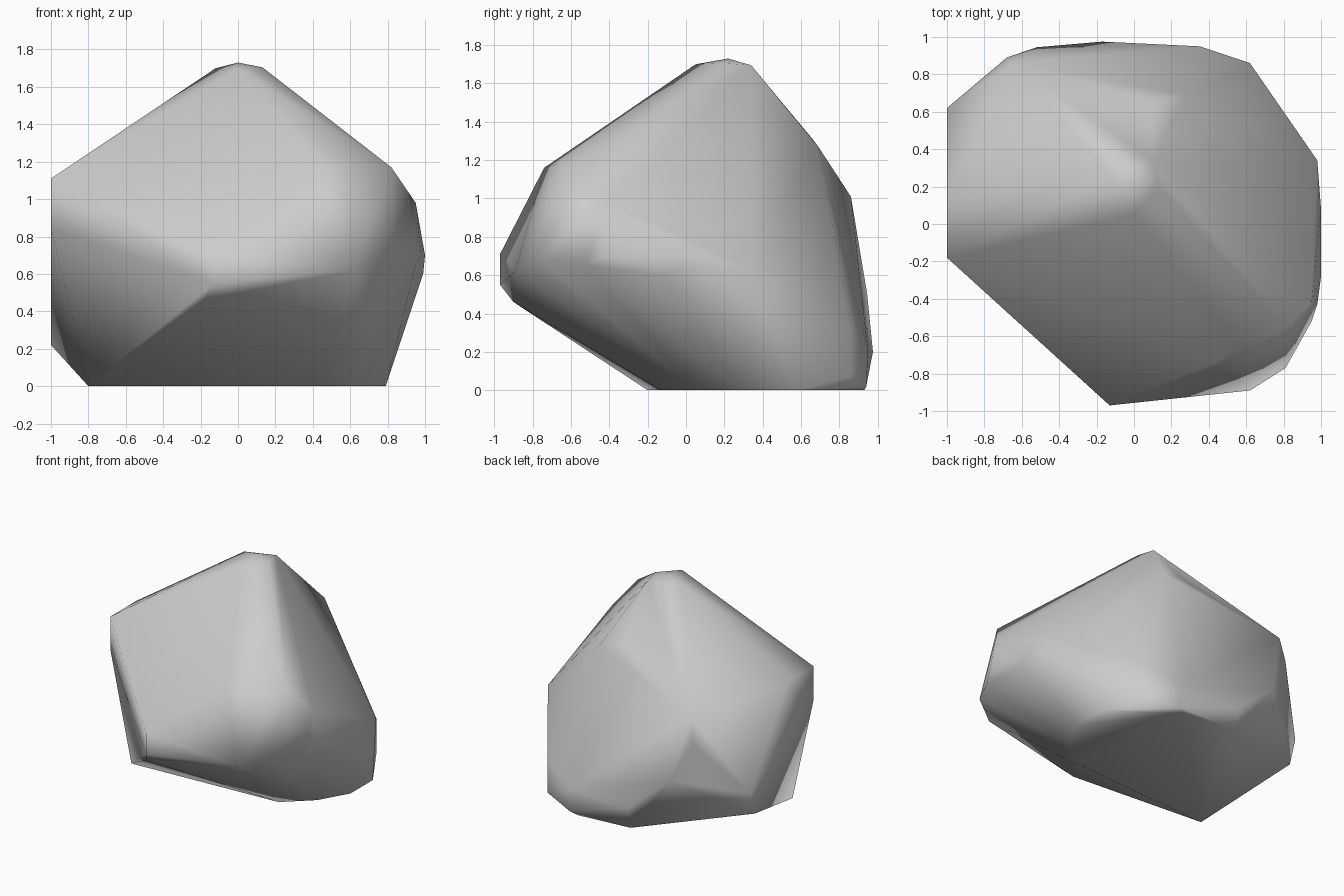
import bpy, bmesh

if "Cube" in bpy.data.objects:
    bpy.data.objects.remove(bpy.data.objects["Cube"])

# Corner points of the boulder, grouped by region
crown = [(0, .05, 1.7), (0, .22, 1.73), (.13, .2, 1.705), (.1, .34, 1.695),
         (-.12, .25, 1.7), (.28, .69, 1.27), (.1, .66, 1.31)]
front = [(.42, -.74, 1.16), (.57, -.67, 1.18), (.82, -.56, 1.17), (-.13, -.97, .55),
         (-.13, -.97, .71), (-.18, -.9, .46), (.62, -.89, .62), (.81, -.77, .68)]
right = [(.95, -.52, .65), (.98, -.43, .7), (1, -.28, .7), (1, .08, .7),
         (.98, .34, .63), (.99, -.1, .6), (.95, -.42, .98)]
back = [(.62, .86, .33), (.62, .86, .07), (.37, .94, .02), (.35, .95, .2),
        (-.17, .975, .2), (-.52, .945, .5), (-.68, .89, .82), (-.65, .86, 1.01)]
left = [(-1, -.18, 1.11), (-1, -.18, .85), (-1, .15, 1.11), (-1, .62, .4),
        (-1, .56, .22)]
base = [(-.8, -.2, 0), (.45, -.13, 0), (.66, .06, 0), (.79, .29, 0), (.79, .57, 0),
        (.3, .93, 0), (-.17, .94, .03)]

# Wrap the corners in a convex skin
bm = bmesh.new()
for p in crown + front + right + back + left + base:
    bm.verts.new(p)
hull = bmesh.ops.convex_hull(bm, input=bm.verts)
inside = {g for g in hull["geom_interior"] if isinstance(g, bmesh.types.BMVert)}
loose = inside | {v for v in bm.verts if not v.link_faces}
bmesh.ops.delete(bm, geom=list(loose), context='VERTS')
bmesh.ops.recalc_face_normals(bm, faces=bm.faces)
for f in bm.faces:
    f.smooth = True

mesh = bpy.data.meshes.new("boulder")
bm.to_mesh(mesh)
bm.free()
boulder = bpy.data.objects.new("boulder", mesh)
bpy.context.collection.objects.link(boulder)

# Broad facets stay flat while the edges shade softly
weighted = boulder.modifiers.new("facet_shading", 'WEIGHTED_NORMAL')
weighted.weight = 50
